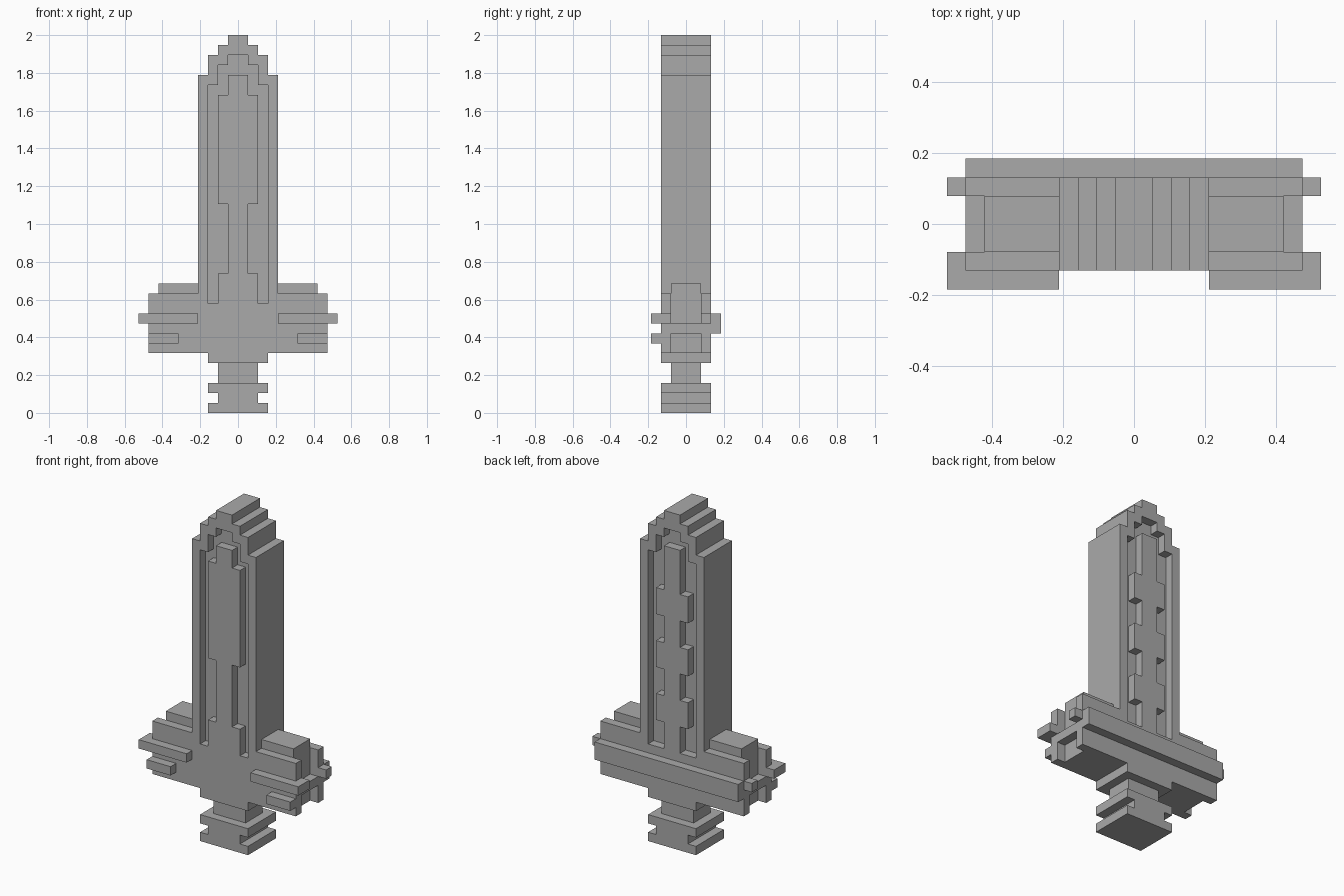
import bpy
import bmesh

U = 2 / 38  # one grid cell

cube = bpy.data.objects.get("Cube")
if cube:
    bpy.data.objects.remove(cube, do_unlink=True)

grey = bpy.data.materials.new("stone grey")
grey.use_nodes = True
grey.diffuse_color = (0.4, 0.4, 0.4, 1)
grey.node_tree.nodes["Principled BSDF"].inputs["Base Color"].default_value = (0.4, 0.4, 0.4, 1)


def prism(name, outline, y0, y1):
    """Extrude an x-z outline, in cells, from y0 to y1."""
    bm = bmesh.new()
    face = bm.faces.new([bm.verts.new((x * U, y0 * U, z * U)) for x, z in outline])
    grown = bmesh.ops.extrude_face_region(bm, geom=[face])["geom"]
    moved = [v for v in grown if isinstance(v, bmesh.types.BMVert)]
    bmesh.ops.translate(bm, verts=moved, vec=(0, (y1 - y0) * U, 0))
    bmesh.ops.recalc_face_normals(bm, faces=bm.faces)
    mesh = bpy.data.meshes.new(name)
    bm.to_mesh(mesh)
    bm.free()
    mesh.materials.append(grey)
    obj = bpy.data.objects.new(name, mesh)
    bpy.context.collection.objects.link(obj)
    return obj


def both(half):
    """Close a right-hand outline with its mirror image."""
    return half + [(-x, z) for x, z in reversed(half)]


def block(name, x0, x1, y0, y1, z0, z1):
    return prism(name, [(x0, z0), (x1, z0), (x1, z1), (x0, z1)], y0, y1)


def steps(base, tops):
    """Right-hand stepped outline from (half width, top) pairs, widest first."""
    points = [(tops[0][0], base)]
    for i, (x, z) in enumerate(tops):
        points.append((x, z))
        if i + 1 < len(tops):
            points.append((tops[i + 1][0], z))
    return points


# Handle and pommel
block("pommel_base", -3, 3, -2.5, 2.5, 0, 1)
block("pommel_neck", -2, 2, -2.5, 2.5, 1, 2)
block("pommel_top", -3, 3, -2.5, 2.5, 2, 3)
block("grip", -2, 2, -1.5, 1.5, 3, 5)
block("collar", -3, 3, -2.5, 2.5, 5, 6)

# Guard: recessed middle between two outer plates
prism("guard_core", both([(8, 6), (8, 8), (9, 8), (9, 9), (8, 9), (8, 13)]), -1.5, 1.5)
plate = both([(9, 6), (9, 12), (3, 12), (3, 11)])
prism("guard_front_plate", plate, -2.5, -1.5)
prism("guard_back_plate", plate, 1.5, 2.5)
block("guard_back_rail", -9, 9, 2.5, 3.5, 8, 10)
for side, s in (("left", 1), ("right", -1)):
    block(side + "_front_rail", 4 * s, 10 * s, -3.5, -2.5, 9, 10)
    block(side + "_lower_rail", 6 * s, 9 * s, -3.5, -2.5, 7, 8)
    block(side + "_front_tip", 9 * s, 10 * s, -2.5, -1.5, 9, 10)
    block(side + "_back_tip", 9 * s, 10 * s, 1.5, 2.5, 9, 10)

# Blade: core with a raised stepped rim on both faces
outer = steps(12, [(4, 34), (3, 36), (2, 37), (1, 38)])
inner = steps(12, [(3, 33), (2, 35), (1, 36)])
prism("blade_core", both(outer), -1.5, 1.5)
rim = both(outer) + list(reversed(both(inner)))
prism("blade_front_rim", rim, -2.5, -1.5)
prism("blade_back_rim", rim, 1.5, 2.5)

# Raised ridge on the front
ridge = [(2, 11), (2, 14), (1, 14), (1, 21), (2, 21), (2, 32), (1, 32), (1, 34)]
prism("front_ridge", both(ridge), -2.5, -1.5)

# Toothed ridge on the back
teeth = [(1, 11)]
for z in range(14, 27, 6):
    teeth += [(1, z), (2, z), (2, z + 3), (1, z + 3)]
prism("back_ridge", both(teeth + [(1, 34)]), 1.5, 2.5)
